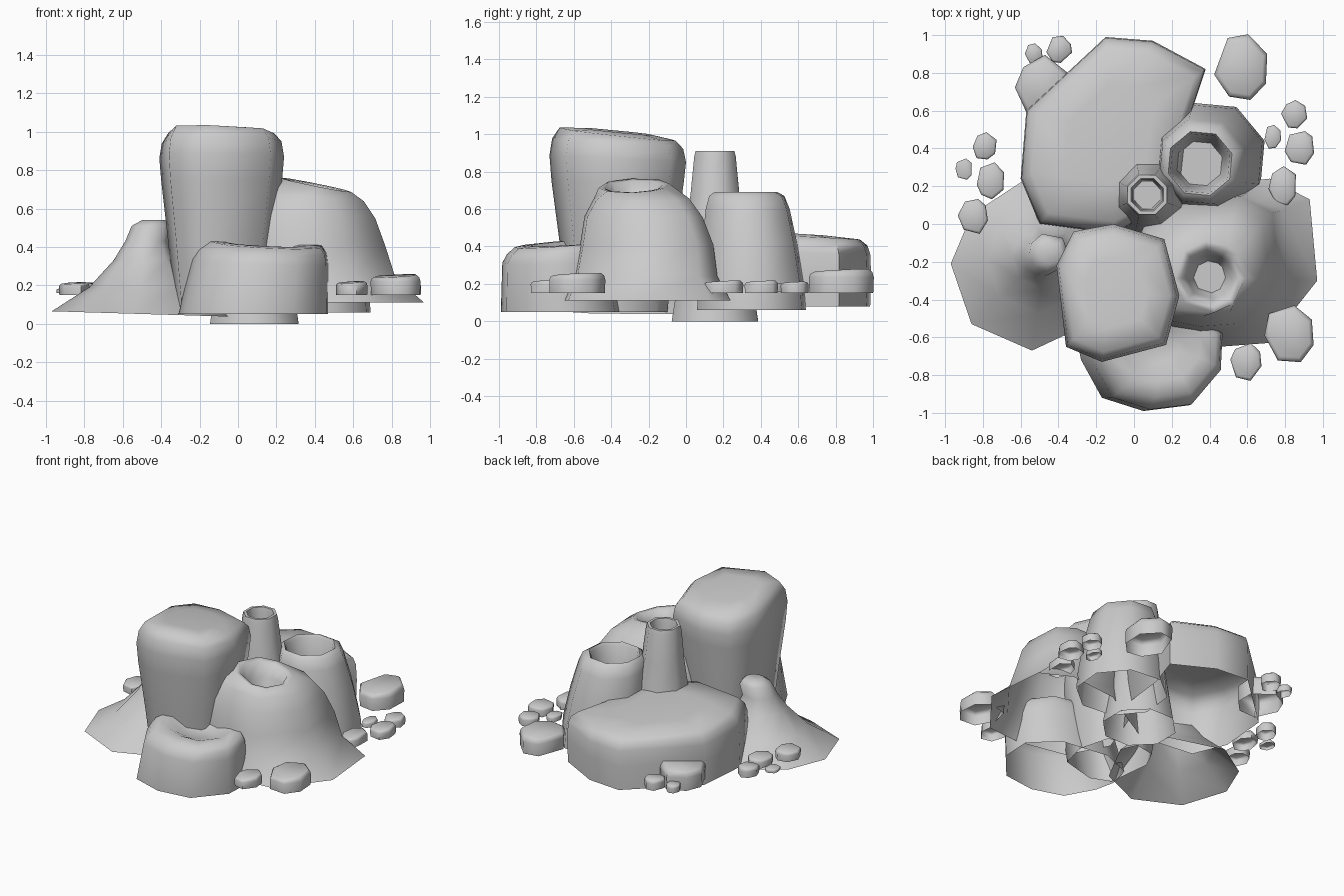
import bpy, math, random
from mathutils import Vector

random.seed(4)


def loft(name, outline, centre, levels, angle=65):
    """Open-bottomed shell: rings of one outline, capped at the last ring.
    level = (scale, z, shift_x, shift_y, tilt_x, tilt_y, round radius)"""
    c, n = Vector(centre), len(outline)
    verts, faces = [], []
    for lv in levels:
        s, z, dx, dy, tx, ty, r = tuple(lv) + (0,) * (7 - len(lv))
        for p in outline:
            d = Vector(p) - c
            d = d.normalized() * r if r else d * s
            x, y = d.x + dx, d.y + dy
            verts.append((c.x + x, c.y + y, z + tx * x + ty * y))
    for k in range(len(levels) - 1):
        for i in range(n):
            j = (i + 1) % n
            faces.append((k*n + i, k*n + j, (k+1)*n + j, (k+1)*n + i))
    faces.append(tuple(range((len(levels)-1)*n, len(levels)*n)))
    me = bpy.data.meshes.new(name)
    me.from_pydata(verts, [], faces)
    ob = bpy.data.objects.new(name, me)
    bpy.context.collection.objects.link(ob)
    bpy.ops.object.select_all(action='DESELECT')
    ob.select_set(True)
    bpy.context.view_layer.objects.active = ob
    bpy.ops.object.shade_smooth_by_angle(angle=math.radians(angle))
    return ob


def ngon(cx, cy, r, n, turn=0.0):
    return [(cx + r*math.cos(turn + math.tau*i/n), cy + r*math.sin(turn + math.tau*i/n))
            for i in range(n)]


# Tall block leaning outward towards its sloped top
loft("tall_rock",
     [(-.41, -.22), (-.36, -.65), (-.17, -.73), (.17, -.64), (.24, -.38),
      (.16, -.08), (-.11, 0), (-.32, -.04)], (-.1, -.37),
     [(.73, .05), (.86, .45), (.97, .75), (1, .87, 0, 0, 0, -.05), (.96, .95, 0, 0, 0, -.08),
      (.85, 1.0, 0, 0, -.03, -.11), (.5, 1.015, 0, 0, -.03, -.1)])

# Low front rock with a shallow dip and a flared left side
loft("front_dip_rock",
     [(-.31, -.58), (-.28, -.72), (-.17, -.92), (.05, -.99), (.29, -.96), (.46, -.76),
      (.47, -.55), (.3, -.38), (-.05, -.33), (-.27, -.42)], (.12, -.68),
     [(1, .05), (.91, .32, .03, -.02, -.04, .03), (.86, .375, .04, -.01, -.04, .06),
      (.76, .415, .05, 0, -.05, .08), (.55, .415, .04, .02, -.05, .06), (.28, .36, .02, .03)])

# Right crater mound with flared foot
loft("crater_mound",
     [(.97, -.3), (.93, .13), (.72, .24), (.35, .2), (.08, .05), (-.05, -.3), (.1, -.58),
      (.45, -.65), (.71, -.63)], (.4, -.28),
     [(1, .11), (.86, .24, -.07), (.8, .41, -.09, .01), (.71, .56, -.09, 0, -.03),
      (.57, .66, -.07, 0, -.08, .02), (0, .725, 0, 0, -.2, .04, .19),
      (0, .72, 0, 0, -.2, .04, .155), (0, .64, 0, 0, 0, 0, .12), (0, .55, 0, 0, 0, 0, .085)])

# Left cone with a wide skirt
loft("left_cone",
     [(-.97, -.21), (-.86, -.53), (-.54, -.67), (-.22, -.52), (-.05, -.2), (-.2, .12),
      (-.6, .22), (-.86, .05)], (-.46, -.15),
     [(1, .05, 0, 0, -.03), (.62, .19), (.37, .33), (.25, .43),
      (0, .51, .01, 0, 0, 0, .105), (0, .54, .02, 0, 0, 0, .06)])

# Broad flat-topped slab at the back
loft("back_slab",
     [(-.57, .6), (-.6, .24), (-.5, 0), (-.1, -.05), (.25, .15), (.3, .58), (.38, .82),
      (.1, .97), (-.15, .99)], (-.12, .48),
     [(.99, .08), (1, .25), (.99, .37, 0, 0, 0, -.02), (.96, .42, 0, 0, 0, -.03),
      (.88, .46, 0, 0, 0, -.05), (.5, .475, 0, 0, 0, -.06)])

# Two vents: foot, waist, rim, then inside of the hole
loft("wide_vent", ngon(.4, .35, .305, 8, .3), (.4, .35),
     [(1, .06), (.96, .2), (.87, .42, -.02, -.01), (.77, .6, -.04, -.02),
      (.69, .67, -.045, -.025), (.58, .69, -.05, -.03), (.54, .67, -.05, -.03),
      (.46, .52, -.05, -.03), (.4, .42, -.05, -.03)])
loft("narrow_vent", ngon(.085, .155, .25, 8, .39), (.085, .155),
     [(1, 0), (.9, .15), (.75, .4), (.57, .67, -.01), (.48, .88, -.015), (.45, .91, -.015),
      (.37, .91, -.015), (.34, .87, -.015), (.3, .72, -.015)])

# Loose stones around the edge: x, y, half width, half depth, bottom z, top z
stones = [
    (.575, .83, .14, .175, .15, .275), (-.48, .72, .14, .16, .13, .27),
    (.825, -.58, .13, .15, .15, .255), (.595, -.73, .08, .1, .15, .22),
    (-.53, .9, .045, .055, .15, .2), (-.395, .925, .063, .07, .15, .22),
    (-.79, .41, .063, .07, .15, .215), (-.9, .29, .045, .058, .16, .185),
    (-.76, .23, .07, .095, .15, .21), (-.85, .04, .075, .095, .15, .215),
    (.85, .58, .065, .07, .15, .21), (.735, .46, .045, .06, .16, .2),
    (.88, .4, .075, .095, .15, .215), (.79, .2, .075, .1, .15, .215)]
for k, (x, y, a, b, z0, z1) in enumerate(stones):
    pts = [(x + a*f*math.cos(t), y + b*f*math.sin(t)) for i in range(7)
           for t in [math.tau*(i + random.uniform(-.2, .2))/7 + .5]
           for f in [random.uniform(1, 1.12)]]
    h = z1 - z0
    loft(f"stone_{k + 1}", pts, (x, y),
         [(.98, z0), (1, z0 + .68*h), (.95, z0 + .86*h, 0, 0, .03, .03),
          (.84, z1 - .04*h, 0, 0, .05, .05)])
